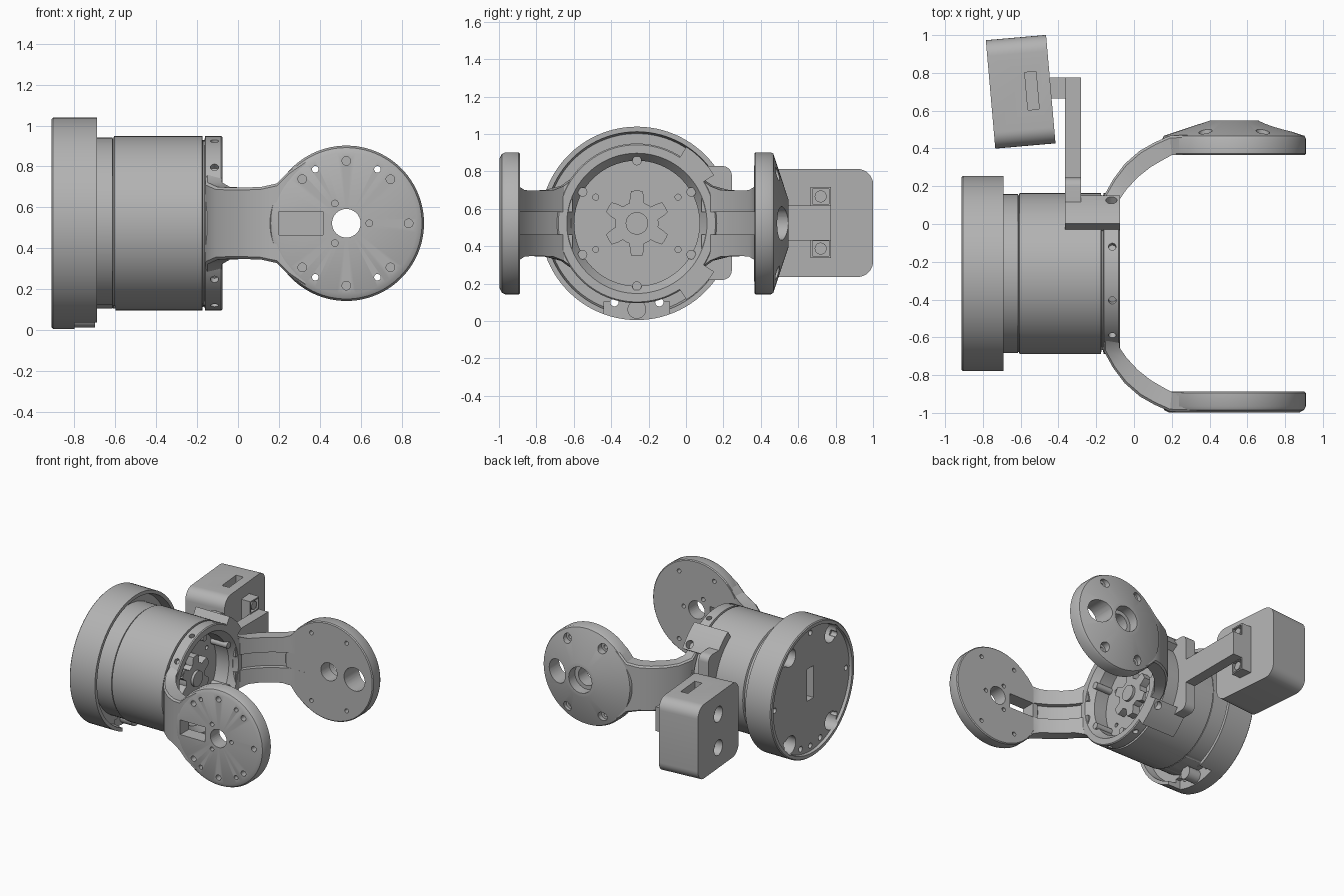
import bpy, bmesh
from math import sin, cos, pi, radians
from mathutils import Matrix, Vector

if "Cube" in bpy.data.objects:
    bpy.data.objects.remove(bpy.data.objects["Cube"])

CY, CZ = -0.2625, 0.522      # main axis of the housing
DX = 0.53                    # pivot axis of the fork
GREY = (0.45, 0.45, 0.45, 1)
grey = bpy.data.materials.new("plain grey")
grey.use_nodes = True
grey.diffuse_color = GREY
grey.node_tree.nodes["Principled BSDF"].inputs["Base Color"].default_value = GREY
AXES = {"x": Vector((1, 0, 0)), "y": Vector((0, 1, 0)), "z": Vector((0, 0, 1))}


def finish(name, bm):
    bmesh.ops.remove_doubles(bm, verts=bm.verts, dist=1e-5)
    bmesh.ops.recalc_face_normals(bm, faces=bm.faces)
    mesh = bpy.data.meshes.new(name)
    bm.to_mesh(mesh)
    bm.free()
    mesh.materials.append(grey)
    ob = bpy.data.objects.new(name, mesh)
    bpy.context.collection.objects.link(ob)
    return ob


def lathe(name, profile, axis, center, steps=96):
    """Revolve closed (radius, height) points about an axis."""
    bm = bmesh.new()
    verts = [bm.verts.new((r, 0, h)) for r, h in profile]
    edges = [bm.edges.new((a, b)) for a, b in zip(verts, verts[1:])]
    bmesh.ops.spin(bm, geom=verts + edges, cent=(0, 0, 0), axis=(0, 0, 1),
                   angle=2 * pi, steps=steps, use_duplicate=False)
    rot = AXES["z"].rotation_difference(AXES[axis]).to_matrix().to_4x4()
    bm.transform(Matrix.Translation(center) @ rot)
    return finish(name, bm)


def rod(name, a, b, r, sides=32):
    a, b = Vector(a), Vector(b)
    rot = AXES["z"].rotation_difference((b - a).normalized()).to_matrix().to_4x4()
    bm = bmesh.new()
    bmesh.ops.create_cone(bm, cap_ends=True, segments=sides, radius1=r, radius2=r,
                          depth=(b - a).length,
                          matrix=Matrix.Translation((a + b) / 2) @ rot)
    return finish(name, bm)


def box(name, lo, hi, round_x=0):
    lo, hi = Vector(lo), Vector(hi)
    bm = bmesh.new()
    bmesh.ops.create_cube(bm, size=1, matrix=Matrix.Translation((lo + hi) / 2)
                          @ Matrix.Diagonal((*(hi - lo), 1)))
    if round_x:
        edges = [e for e in bm.edges
                 if abs(e.verts[0].co.x - e.verts[1].co.x) > 1e-4]
        bmesh.ops.bevel(bm, geom=edges, offset=round_x, segments=8, profile=0.5,
                        affect="EDGES")
    return finish(name, bm)


def prism_x(name, outline, x0, x1):
    """Extrude a (y, z) outline along x."""
    bm = bmesh.new()
    face = bm.faces.new([bm.verts.new((x0, y, z)) for y, z in outline])
    new = bmesh.ops.extrude_face_region(bm, geom=[face])["geom"]
    bmesh.ops.translate(bm, vec=(x1 - x0, 0, 0),
                        verts=[v for v in new if isinstance(v, bmesh.types.BMVert)])
    return finish(name, bm)


def cut(ob, cutters):
    for c in cutters:
        m = ob.modifiers.new("cut", "BOOLEAN")
        m.operation, m.solver, m.object = "DIFFERENCE", "EXACT", c
        bpy.context.view_layer.objects.active = ob
        bpy.ops.object.modifier_apply(modifier=m.name)
        bpy.data.objects.remove(c)


def polar(r, deg):
    return CY + r * cos(radians(deg)), CZ + r * sin(radians(deg))


def hole_x(x0, x1, y, z, r):
    return rod("cutter", (x0, y, z), (x1, y, z), r, 24)


# Housing: base cup, barrel, groove and open end ring
housing = lathe("housing", [
    (0, -.89), (.48, -.89), (.485, -.912), (.51, -.912), (.517, -.905),
    (.517, -.69), (.49, -.69), (.48, -.76), (.42, -.76), (.42, -.615), (.412, -.612),
    (.427, -.605), (.427, -.175), (.405, -.172), (.405, -.165), (.427, -.16),
    (.427, -.082), (.42, -.075), (.375, -.075), (.335, -.13), (.335, -.24), (0, -.24)],
    "x", (0, CY, CZ))
holes = [box("cutter", (-.8, CY - .175, -.1), (-.6, CY + .175, .105))]
for sy in (-1, 1):
    holes.append(hole_x(-1, -.6, CY + .12 * sy, .1, .022))
    for sz in (-1, 1):
        holes.append(hole_x(-1, -.78, CY + .25 * sy, CZ + .34 * sz, .07))
        holes.append(hole_x(-.3, -.2, CY + .22 * sy, CZ + .14 * sz, .016))
for a in range(0, 360, 45):
    holes.append(hole_x(-1, -.84, *polar(.44, a), .02))
holes.append(box("cutter", (-1, CY - .04, CZ - .08), (-.8, CY + .04, CZ + .17)))
for a in (40, 70.5, 109.5, 140, 220, 250.5, 289.5, 320):
    y0, z0 = polar(.395, a)
    y1, z1 = polar(.5, a)
    holes.append(rod("cutter", (-.115, y0, z0), (-.115, y1, z1), .02, 16))
cut(housing, holes)

# Cable boss in the base notch
rod("base_plug", (-.83, CY, .062), (-.7, CY, .062), .05)

# Star hub and screw posts in the open end
star = []
for i in range(72):
    a = 5 * i
    lobe = min(max(cos(radians(6 * (a - 30))) * 2, -1), 1)
    star.append(polar(.145 + .03 * lobe, a))
prism_x("star_hub", star, -.25, -.18)
rod("hub_boss", (-.25, CY, CZ), (-.16, CY, CZ), .06)
for a in range(30, 390, 60):
    y, z = polar(.335, a)
    rod("screw_post", (-.26, y, z), (-.1, y, z), .025, 20)


def arm(name, side):
    """Curved fork arm: outer x, outer offset, inner x, inner offset, half height."""
    stations = [(-.16, .36, -.078, .345, .235), (-.16, .41, -.078, .39, .2),
                (-.11, .50, -.04, .445, .178), (-.05, .58, .02, .51, .175),
                (.03, .65, .09, .565, .175), (.11, .695, .15, .6, .178),
                (.19, .73, .2, .627, .195), (.25, .733, .25, .627, .255),
                (.33, .733, .33, .627, .31)]
    bm = bmesh.new()
    rings = []
    for ox, od, ix, idd, h in stations:
        o, n = Vector((ox, CY + side * od, CZ)), Vector((ix, CY + side * idd, CZ))
        k = n + (o - n) * .35          # floor of the inner cable channel
        pts = [(o, h - .012), (o.lerp(n, .12), h), (n, h), (n, .06), (k, .06)]
        loop = [p + Vector((0, 0, z)) for p, z in pts]
        loop += [p - Vector((0, 0, z)) for p, z in reversed(pts)]
        rings.append([bm.verts.new(p) for p in loop])
    for a, b in zip(rings, rings[1:]):
        for i in range(len(a)):
            j = (i + 1) % len(a)
            bm.faces.new((a[i], a[j], b[j], b[i]))
    bm.faces.new(rings[0])
    bm.faces.new(rings[-1])
    return finish(name, bm)


def hole_y(y0, y1, dx, dz, r):
    return rod("cutter", (DX + dx, y0, CZ + dz), (DX + dx, y1, CZ + dz), r, 32)


front_arm, back_arm = arm("front_arm", -1), arm("back_arm", 1)
front_disc = lathe("front_disc", [(0, -.998), (.345, -.998), (.37, -.985), (.38, -.965),
                                  (.38, -.895), (.373, -.888), (0, -.888)],
                   "y", (DX, 0, CZ))
back_disc = lathe("back_disc", [(0, .365), (.373, .365), (.38, .372), (.38, .452),
                                (.372, .467), (.13, .547), (0, .547)],
                  "y", (DX, 0, CZ))

# Mounting holes through the discs and the arm roots
for part in (front_disc, front_arm):
    cs = [box("cutter", (.2, -1.1, CZ - .057), (.415, -.8, CZ + .057))]
    for a in (45, 135, 225, 315, 0, 90, 270):
        cs.append(hole_y(-1.1, -.95, .305 * cos(radians(a)), .305 * sin(radians(a)), .021))
    for sx in (-1, 1):
        for sz in (-1, 1):
            cs.append(hole_y(-1.1, -.8, .152 * sx, .264 * sz, .016))
    cut(part, cs)
cut(front_disc, [hole_y(-1.1, -.8, 0, 0, .07)]
    + [hole_y(-1.1, -.8, .112 * cos(radians(a)), .112 * sin(radians(a)), .016)
       for a in (0, 120, 240)])
for part in (back_disc, back_arm):
    cs = []
    for sx in (-1, 1):
        for sz in (-1, 1):
            cs.append(hole_y(.3, .6, .152 * sx, .264 * sz, .016))
            cs.append(hole_y(.45, .6, .152 * sx, .264 * sz, .036))
    cut(part, cs)
cut(back_disc, [hole_y(.3, .6, 0, 0, .07), hole_y(.47, .6, 0, 0, .1),
                hole_y(.3, .6, .22, 0, .09)])

# Clamp saddle on the barrel with two tongues
saddle = box("clamp_saddle", (-.365, -.02, .22), (-.28, .245, .828), .05)
cut(saddle, [rod("cutter", (-.5, CY, CZ), (0, CY, CZ), .42, 96)])
for s, label in ((1, "upper"), (-1, "lower")):
    angles = range(32, 58, 5)
    outline = [polar(.415, s * a) for a in angles]
    outline += [polar(.487, s * a) for a in reversed(angles)]
    tongue = prism_x(label + "_clamp_tongue", outline, -.365, -.075)
    y0, z0 = polar(.43, s * 37)
    y1, z1 = polar(.6, s * 37)
    cut(tongue, [rod("cutter", (-.12, y0, z0), (-.12, y1, z1), .03, 24)])

# Bracket arm and its screwed end block
box("bracket_arm", (-.365, .16, .43), (-.28, .775, .618))
end_block = box("bracket_block", (-.45, .665, .337), (-.36, .775, .716))
for z in (.387, .666):
    cut(end_block, [box("cutter", (-.39, .675, z - .04), (-.3, .765, z + .04))])
    rod("block_screw", (-.42, .72, z), (-.365, .72, z), .032, 24)

# Sensor box, turned slightly about the vertical
sensor = box("sensor_box", (-.16, -.288, -.289), (.16, .288, .289), .085)
cs = [box("cutter", (.03, -.1, .2), (.09, .1, .4))]
for z in (-.13, .13):
    cs.append(rod("cutter", (-.3, 0, z), (-.1, 0, z), .06))
cut(sensor, cs)
sensor.data.transform(Matrix.Translation((-.6, .7, .524)) @ Matrix.Rotation(radians(5), 4, "Z"))

# Smooth the round surfaces, keep edges sharp
bpy.ops.object.select_all(action="DESELECT")
for ob in bpy.context.collection.objects:
    if ob.type == "MESH" and grey.name in ob.data.materials:
        ob.select_set(True)
        bpy.context.view_layer.objects.active = ob
bpy.ops.object.shade_smooth_by_angle(angle=radians(30))
